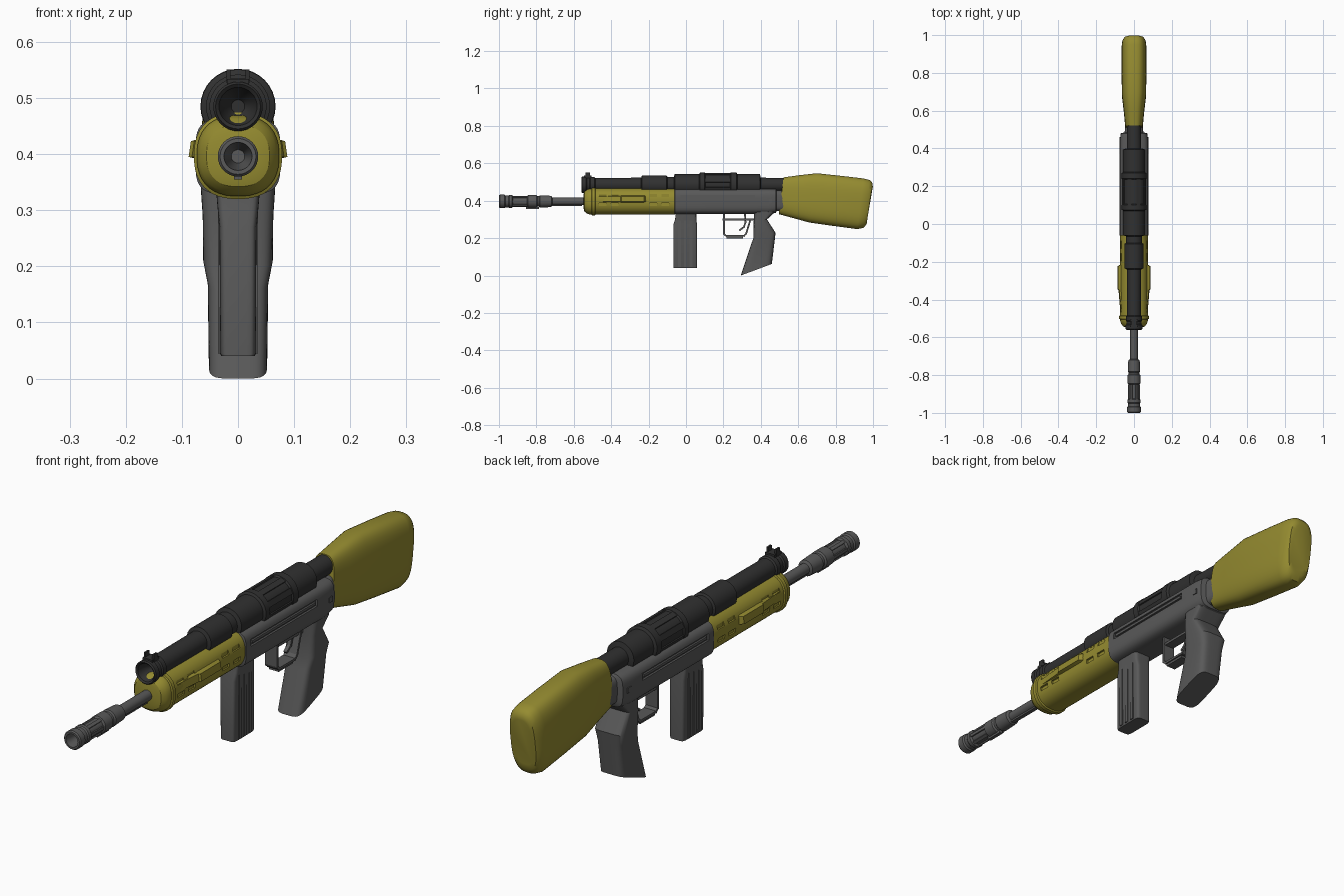
import bpy, bmesh, math
from mathutils import Vector, Matrix


def material(name, rgb):
    m = bpy.data.materials.new(name)
    m.diffuse_color = (*rgb, 1)
    return m


OLIVE = material("olive", (0.30, 0.26, 0.03))
DARK = material("dark", (0.03, 0.03, 0.03))
GREY = material("grey", (0.10, 0.10, 0.10))


def finish(name, bm, mat, angle=32):
    bmesh.ops.recalc_face_normals(bm, faces=bm.faces)
    me = bpy.data.meshes.new(name)
    bm.to_mesh(me)
    bm.free()
    ob = bpy.data.objects.new(name, me)
    bpy.context.collection.objects.link(ob)
    me.materials.append(mat)
    smooth(ob, angle)
    return ob


def smooth(ob, angle=32):
    bpy.ops.object.select_all(action='DESELECT')
    ob.select_set(True)
    bpy.context.view_layer.objects.active = ob
    bpy.ops.object.shade_smooth_by_angle(angle=math.radians(angle))


def skin(bm, rings, closed=False):
    n = len(rings[0])
    pairs = list(zip(rings, rings[1:])) + ([(rings[-1], rings[0])] if closed else [])
    for p, q in pairs:
        for i in range(n):
            bm.faces.new((p[i], p[(i + 1) % n], q[(i + 1) % n], q[i]))
    if not closed:
        bm.faces.new(rings[0])
        bm.faces.new(rings[-1])


def lathe(name, profile, zc, mat, n=32):
    """Turned part along y from (y, radius) pairs."""
    bm = bmesh.new()
    rings = [[bm.verts.new((r * math.cos(2 * math.pi * i / n), y,
                            zc + r * math.sin(2 * math.pi * i / n)))
              for i in range(n)] for y, r in profile]
    skin(bm, rings)
    return finish(name, bm, mat)


def loft(name, sections, mat, power=2.5, n=40, angle=32):
    """Superellipse sections between two (y, z) points with a half width in x."""
    bm = bmesh.new()
    rings = []
    for ya, za, yb, zb, w in sections:
        a, b = Vector((0, ya, za)), Vector((0, yb, zb))
        ring = []
        for i in range(n):
            t = 2 * math.pi * (i + 0.5) / n
            c, s = math.cos(t), math.sin(t)
            u = math.copysign(abs(c) ** (2 / power), c)
            v = math.copysign(abs(s) ** (2 / power), s)
            ring.append(bm.verts.new((a + b) / 2 + (b - a) / 2 * v + Vector((w * u, 0, 0))))
        rings.append(ring)
    skin(bm, rings)
    return finish(name, bm, mat, angle)


def add_box(bm, center, size, rot=None):
    m = Matrix.Translation(center) @ (rot or Matrix()) @ Matrix.Diagonal((*size, 1))
    bmesh.ops.create_cube(bm, size=1, matrix=m)


def boxes(name, items, mat):
    bm = bmesh.new()
    for c, s in items:
        add_box(bm, c, s)
    return finish(name, bm, mat)


def strip(name, pts, thick, width, mat):
    """Flat bar following (y, z) points."""
    bm = bmesh.new()
    for (y0, z0), (y1, z1) in zip(pts, pts[1:]):
        d = math.hypot(y1 - y0, z1 - z0)
        rot = Matrix.Rotation(math.atan2(z1 - z0, y1 - y0), 4, 'X')
        add_box(bm, (0, (y0 + y1) / 2, (z0 + z1) / 2), (width, d + thick * 0.8, thick), rot)
    return finish(name, bm, mat)


def cut(ob, items):
    cutter = boxes("cutter", items, GREY)
    mod = ob.modifiers.new("cut", 'BOOLEAN')
    mod.operation, mod.object, mod.solver = 'DIFFERENCE', cutter, 'EXACT'
    bpy.context.view_layer.objects.active = ob
    bpy.ops.object.modifier_apply(modifier=mod.name)
    bpy.data.objects.remove(cutter)
    smooth(ob)


# Barrel with hollow muzzle device
ZB = 0.396
barrel = lathe("barrel", [(-0.4, 0.02), (-0.715, 0.02), (-0.72, 0.03), (-0.78, 0.033),
                          (-0.785, 0.028), (-0.795, 0.028), (-0.80, 0.034), (-0.845, 0.034),
                          (-0.85, 0.027), (-0.925, 0.027), (-0.93, 0.035), (-0.945, 0.035),
                          (-0.95, 0.031), (-0.965, 0.031), (-0.97, 0.036), (-0.995, 0.036),
                          (-1.0, 0.032), (-1.0, 0.025), (-0.95, 0.018), (-0.9, 0.012)], ZB, GREY)
bm = bmesh.new()
for k in range(6):
    a = k * math.pi / 3
    add_box(bm, (0.027 * math.cos(a), -0.89, ZB + 0.027 * math.sin(a)), (0.009, 0.08, 0.012),
            Matrix.Rotation(-a, 4, 'Y'))
finish("muzzle_ribs", bm, GREY)
boxes("barrel_lug", [((0, -0.82, 0.361), (0.014, 0.07, 0.012)),
                     ((0, -0.64, 0.377), (0.016, 0.17, 0.012))], GREY)

# Handguard with domed nose, recessed windows and side swells
guard = loft("handguard", [(y, 0.397 - r, y, 0.397 + r, r * 1.02) for y, r in
                           [(-0.547, 0.04), (-0.543, 0.055), (-0.53, 0.066), (-0.512, 0.072),
                            (-0.505, 0.072), (-0.502, 0.077), (-0.487, 0.077), (-0.484, 0.072),
                            (-0.06, 0.072)]], OLIVE, 2.4)
cut(guard, [((s * 0.08, y, z), (0.03, 0.04, 0.016)) for s in (-1, 1)
            for y in (-0.445, -0.38, -0.175, -0.11) for z in (0.428, 0.38)])
for s, side in ((-1, "left"), (1, "right")):
    bm = bmesh.new()
    rings = [[bm.verts.new((s * x, y, z)) for x, z in
              ((0.06, 0.388), (w, 0.395), (w - 0.004, 0.423), (0.06, 0.43))]
             for y, w in ((-0.47, 0.072), (-0.35, 0.082), (-0.345, 0.088), (-0.225, 0.088), (-0.215, 0.074))]
    skin(bm, rings)
    finish("handguard_swell_" + side, bm, OLIVE)

# Optic tube above the receiver
ZT = 0.485
lathe("upper_tube", [(-0.5, 0.012), (-0.52, 0.025), (-0.555, 0.034), (-0.56, 0.04), (-0.555, 0.044),
                     (-0.535, 0.044), (-0.53, 0.039), (-0.515, 0.039), (-0.51, 0.043), (-0.49, 0.043),
                     (-0.485, 0.037), (-0.24, 0.038), (-0.235, 0.051), (-0.105, 0.051),
                     (-0.10, 0.043), (-0.065, 0.043), (-0.06, 0.057), (0.07, 0.057), (0.075, 0.066),
                     (0.10, 0.066), (0.105, 0.061), (0.235, 0.061), (0.24, 0.067), (0.27, 0.067),
                     (0.275, 0.057), (0.395, 0.057), (0.40, 0.038), (0.525, 0.037)], ZT, DARK)
bm = bmesh.new()
for k in range(8):
    a = (k + 0.5) * math.pi / 4
    add_box(bm, (0.06 * math.cos(a), 0.17, ZT + 0.06 * math.sin(a)), (0.009, 0.14, 0.022),
            Matrix.Rotation(-a, 4, 'Y'))
finish("tube_ribs", bm, DARK)
boxes("front_sight", [((0, -0.525, 0.528), (0.04, 0.04, 0.012))] +
      [((s * 0.017, -0.525, 0.539), (0.007, 0.022, 0.024)) for s in (-1, 1)], DARK)

# Receiver with side slot and rear mount
receiver = loft("receiver", [(-0.062, 0.332, -0.062, 0.46, 0.073), (-0.06, 0.328, -0.06, 0.464, 0.076),
                             (0.44, 0.328, 0.44, 0.464, 0.076), (0.48, 0.335, 0.48, 0.462, 0.07),
                             (0.485, 0.345, 0.485, 0.455, 0.05), (0.53, 0.345, 0.53, 0.455, 0.045)],
                GREY, 4)
cut(receiver, [((s * 0.08, 0.17, 0.418), (0.024, 0.40, 0.026)) for s in (-1, 1)])
boxes("slot_rail", [((s * 0.069, 0.17, 0.418), (0.012, 0.38, 0.01)) for s in (-1, 1)], GREY)
boxes("receiver_pin", [((0, 0.45, 0.40), (0.155, 0.02, 0.02))], GREY)

# Magazine with pressed ribs
loft("magazine", [(-0.068, 0.04, 0.06, 0.04, 0.03), (-0.068, 0.045, 0.06, 0.045, 0.032),
                  (-0.068, 0.27, 0.06, 0.27, 0.033), (-0.058, 0.30, 0.055, 0.30, 0.036),
                  (-0.055, 0.345, 0.055, 0.345, 0.04)], GREY, 7)
boxes("magazine_ribs", [((0, y, 0.17), (0.071, 0.014, 0.25)) for y in (-0.035, -0.004, 0.027)], GREY)

# Pistol grip
loft("grip", [(0.36, 0.44, 0.475, 0.44, 0.07), (0.363, 0.33, 0.475, 0.338, 0.066),
              (0.362, 0.285, 0.433, 0.30, 0.063), (0.36, 0.20, 0.479, 0.228, 0.062),
              (0.346, 0.16, 0.474, 0.185, 0.054), (0.293, 0.0, 0.459, 0.062, 0.052)], GREY, 4.5)

# Trigger guard and trigger
strip("trigger_guard", [(0.203, 0.335), (0.203, 0.222), (0.215, 0.212), (0.31, 0.212), (0.322, 0.225),
                        (0.345, 0.30)], 0.009, 0.05, GREY)
strip("guard_top_bar", [(0.20, 0.299), (0.365, 0.299)], 0.01, 0.04, GREY)
strip("guard_foot", [(0.22, 0.203), (0.30, 0.203)], 0.009, 0.04, GREY)
strip("trigger", [(0.315, 0.33), (0.318, 0.285), (0.31, 0.26), (0.288, 0.243)], 0.009, 0.014, GREY)

# Shoulder stock
loft("stock", [(0.496, 0.328, 0.522, 0.525, 0.046), (0.58, 0.305, 0.61, 0.537, 0.054),
               (0.66, 0.283, 0.70, 0.547, 0.064), (0.78, 0.266, 0.84, 0.532, 0.066),
               (0.915, 0.248, 0.95, 0.519, 0.066), (0.95, 0.255, 0.982, 0.511, 0.062),
               (0.966, 0.275, 0.997, 0.495, 0.052), (0.968, 0.295, 0.999, 0.475, 0.04)],
     OLIVE, 3, angle=40)
